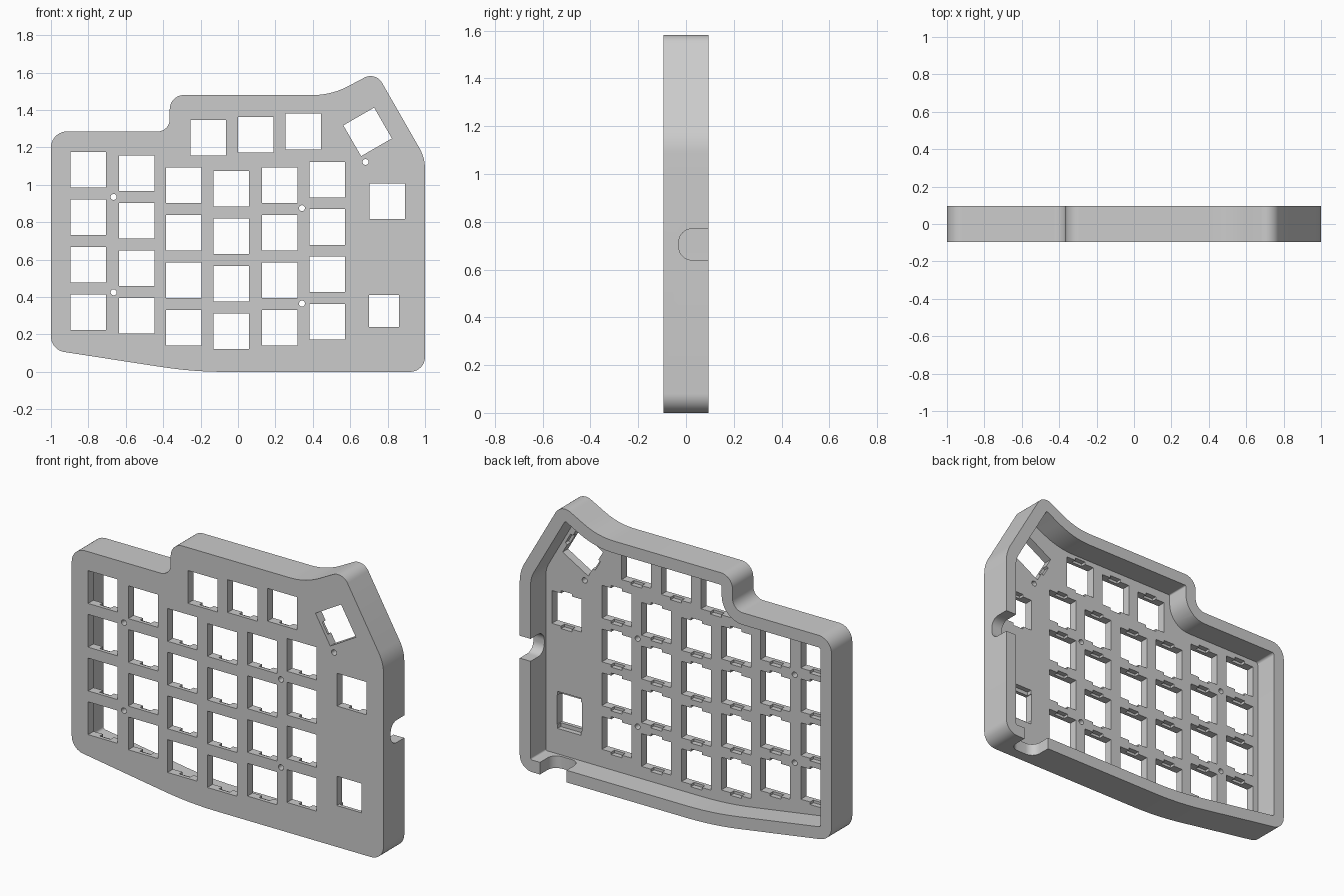
import bpy, bmesh, math
from mathutils import Vector, Matrix

old = bpy.data.objects.get("Cube")
if old:
    bpy.data.objects.remove(old, do_unlink=True)

FRONT, BACK, FLOOR, WALL = -0.095, 0.095, -0.045, 0.07

grey = bpy.data.materials.new("plain grey")
grey.use_nodes = True
grey.diffuse_color = (0.6, 0.6, 0.6, 1)
grey.node_tree.nodes["Principled BSDF"].inputs["Base Color"].default_value = (0.6, 0.6, 0.6, 1)


def rounded(corners, inset=0.0):
    """Counter-clockwise polygon (u, v, radius) -> rounded points, moved inwards by inset."""
    out, n = [], len(corners)
    for i, (u, v, r) in enumerate(corners):
        p = Vector((u, v))
        a = (p - Vector(corners[i - 1][:2])).normalized()
        b = (Vector(corners[(i + 1) % n][:2]) - p).normalized()
        turn = math.atan2(a.x * b.y - a.y * b.x, a.dot(b))
        na, nb = Vector((-a.y, a.x)), Vector((-b.y, b.x))
        miter = (na + nb) / (1 + na.dot(nb))
        p = p + miter * inset
        if r == 0:
            out.append(p)
            continue
        side = 1 if turn > 0 else -1
        r = max(r - side * inset, 0.008)
        centre = p + miter * r * side
        steps = max(6, int(abs(turn) / 0.15))
        for k in range(steps + 1):
            out.append(centre + Matrix.Rotation(turn * k / steps, 2) @ (-na * r * side))
    return out


def prism(bm, pts, lo, hi, place):
    """Extrude a 2D outline from lo to hi, place maps (u, v, depth) to a position."""
    rings = [[bm.verts.new(place(p[0], p[1], d)) for p in pts] for d in (lo, hi)]
    bm.faces.new(rings[0])
    bm.faces.new(rings[1][::-1])
    for i in range(len(pts)):
        bm.faces.new((rings[0][i - 1], rings[1][i - 1], rings[1][i], rings[0][i]))


def facing(u, v, d):
    return (u, d, v)


def rect(cx, cz, w, h, angle=0):
    rot = Matrix.Rotation(angle, 2)
    return [Vector((cx, cz)) + rot @ Vector((sx * w / 2, sz * h / 2))
            for sx, sz in ((-1, -1), (1, -1), (1, 1), (-1, 1))]


def finish(name, bm):
    bmesh.ops.recalc_face_normals(bm, faces=bm.faces)
    mesh = bpy.data.meshes.new(name)
    bm.to_mesh(mesh)
    bm.free()
    mesh.materials.append(grey)
    ob = bpy.data.objects.new(name, mesh)
    bpy.context.collection.objects.link(ob)
    return ob


# Case outline: corners with rounding radius
outline = [(1, 0, 0.08), (1, 1.144, 0.22), (0.736, 1.605, 0.07), (0.5, 1.48, 0.4),
           (-0.365, 1.48, 0.075), (-0.365, 1.285, 0.065), (-1, 1.285, 0.085),
           (-1, 0.117, 0.085), (-0.24, 0, 2.2)]
bm = bmesh.new()
prism(bm, rounded(outline), FRONT, BACK, facing)
case = finish("keyboard_case", bm)

# Hollow back
cavity = bmesh.new()
prism(cavity, rounded(outline, WALL), FLOOR, 0.2, facing)

# Key openings: staggered columns of four, top row, side key and tilted thumb key
keys = [(x, top - 0.2535 * row, 0)
        for x, top in ((-0.8, 1.08), (-0.542, 1.061), (-0.29, 0.997),
                       (-0.035, 0.978), (0.222, 0.997), (0.476, 1.028))
        for row in range(4)]
keys += [(-0.16, 1.252, 0), (0.095, 1.267, 0), (0.35, 1.285, 0), (0.797, 0.912, 0),
         (0.693, 1.283, math.radians(30))]
openings, clips = bmesh.new(), bmesh.new()
for x, z, angle in keys:
    prism(openings, rect(x, z, 0.19, 0.19, angle), -0.2, 0.05, facing)
    size = (0.22, 0.07) if angle else (0.07, 0.22)
    prism(clips, rect(x, z, *size, angle), -0.074, 0.03, facing)

# Knob opening with its rear pocket
prism(openings, rect(0.78, 0.325, 0.16, 0.17), -0.2, 0.05, facing)
prism(clips, rect(0.78, 0.325, 0.15, 0.215), -0.074, 0.03, facing)

# Screw holes
for x, z in ((-0.665, 0.935), (-0.665, 0.425), (0.342, 0.875), (0.342, 0.365), (0.682, 1.122)):
    ring = [(x + 0.016 * math.cos(t * math.pi / 12), z + 0.016 * math.sin(t * math.pi / 12))
            for t in range(24)]
    prism(openings, ring, -0.2, 0.05, facing)


# Cable slots through the side and bottom walls
def slot(lo, hi):
    return rounded([(lo, -0.03, 0.055), (hi, -0.03, 0.055), (hi, 0.2, 0), (lo, 0.2, 0)])


slots = bmesh.new()
prism(slots, slot(0.64, 0.77), 0.9, 1.1, lambda u, v, d: (d, v, u))
prism(slots, slot(0.70, 0.87), -0.1, 0.1, lambda u, v, d: (u, v, d))

# Cut everything out of the case
bpy.context.view_layer.objects.active = case
for name, cut in (("cavity", cavity), ("openings", openings), ("clips", clips), ("slots", slots)):
    cutter = finish(name + "_cutter", cut)
    cutter.hide_render = True
    mod = case.modifiers.new(name, "BOOLEAN")
    mod.operation, mod.solver, mod.object = "DIFFERENCE", "EXACT", cutter
    bpy.ops.object.modifier_apply(modifier=mod.name)
    bpy.data.objects.remove(cutter, do_unlink=True)

bpy.ops.object.select_all(action="DESELECT")
case.select_set(True)
bpy.ops.object.shade_smooth_by_angle(angle=math.radians(30))
